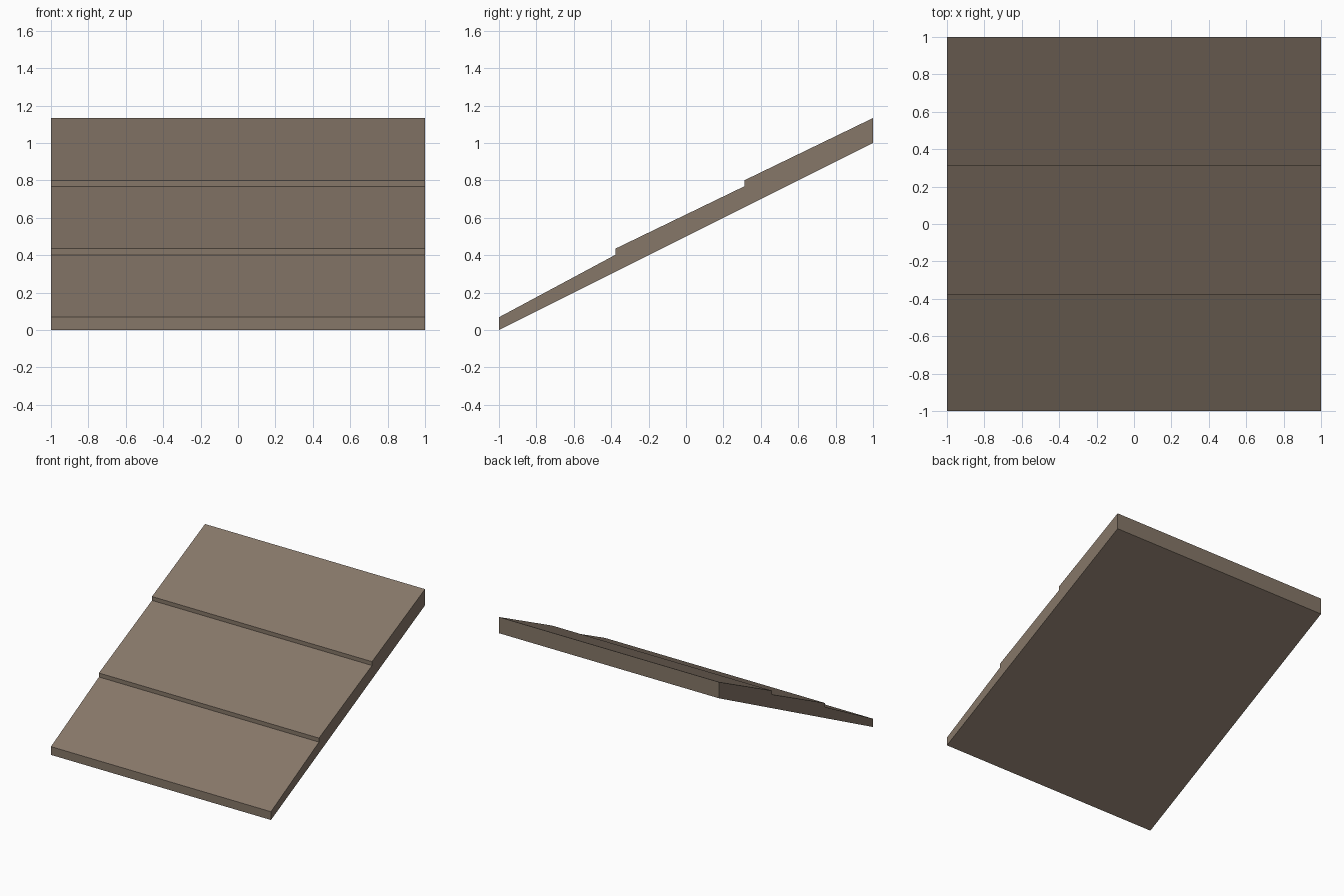
import bpy
import bmesh

cube = bpy.data.objects.get("Cube")
if cube:
    bpy.data.objects.remove(cube, do_unlink=True)

# Weathered brown for the whole slab
COLOUR = (0.24, 0.185, 0.14, 1.0)
brown = bpy.data.materials.new("weathered_brown")
brown.use_nodes = True
brown.diffuse_color = COLOUR
brown.node_tree.nodes["Principled BSDF"].inputs["Base Color"].default_value = COLOUR

# Side profile (y, z): sloping underside, then three overlapping courses from the top down
profile = [
    (-1, 0), (1, 1),
    (1, 1.133), (0.312, 0.8),
    (0.312, 0.768), (-0.377, 0.435),
    (-0.377, 0.402), (-1, 0.068),
]

# Extrude the profile across the full width
bm = bmesh.new()
side = bm.faces.new([bm.verts.new((-1, y, z)) for y, z in profile])
result = bmesh.ops.extrude_face_region(bm, geom=[side], use_keep_orig=True)
moved = [v for v in result["geom"] if isinstance(v, bmesh.types.BMVert)]
bmesh.ops.translate(bm, verts=moved, vec=(2, 0, 0))
bmesh.ops.recalc_face_normals(bm, faces=bm.faces[:])

mesh = bpy.data.meshes.new("stepped_roof_slab")
bm.to_mesh(mesh)
bm.free()
mesh.materials.append(brown)
roof = bpy.data.objects.new("stepped_roof_slab", mesh)
bpy.context.collection.objects.link(roof)
